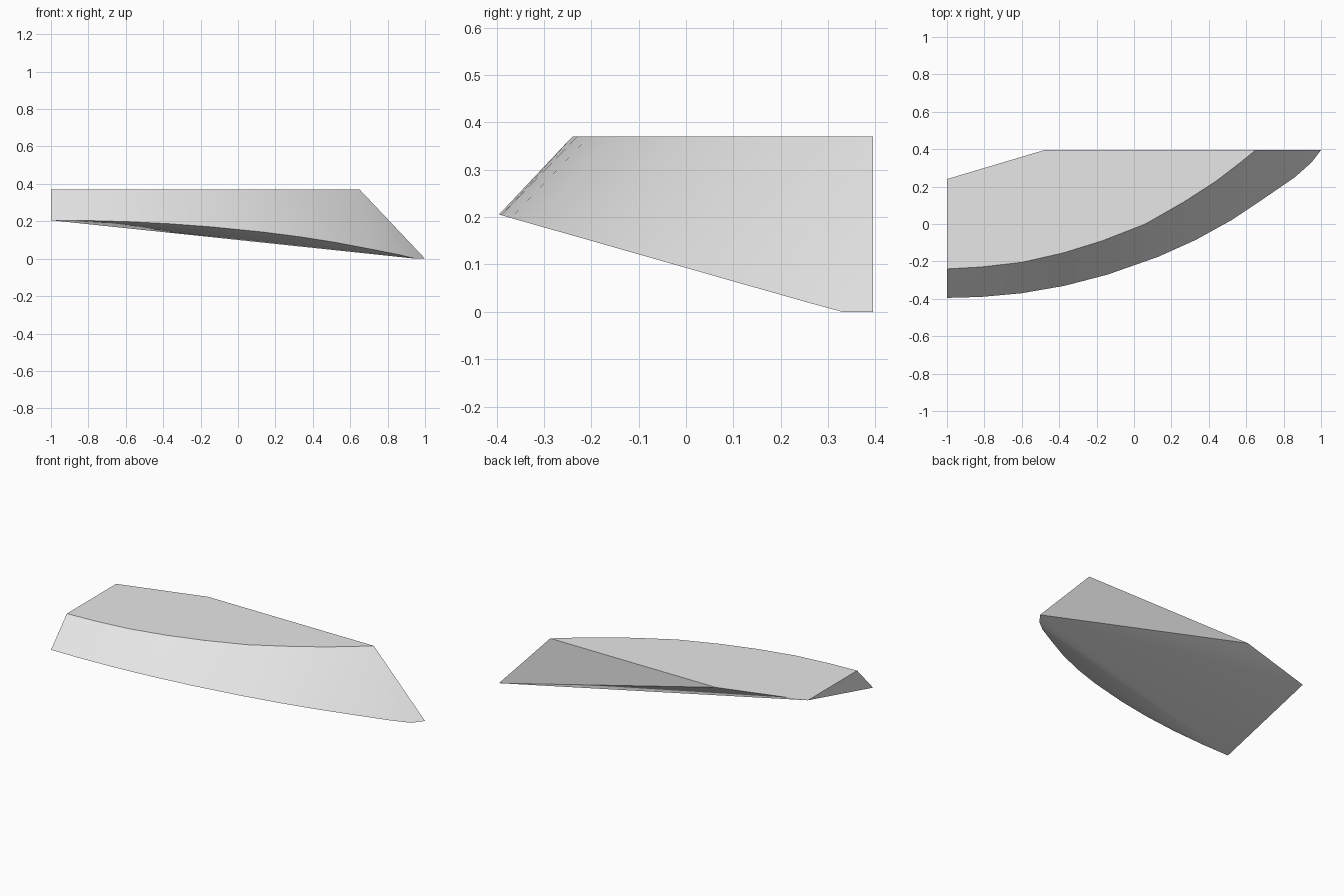
import bpy
import bmesh
import math

if "Cube" in bpy.data.objects:
    bpy.data.objects.remove(bpy.data.objects["Cube"], do_unlink=True)

TOP = 0.37
BACK = 0.395

# Curved front rim of the flat top, and the lower rim of the sloping front
top_rim = [(0.65, BACK), (0.57, 0.33), (0.44, 0.23), (0.27, 0.12), (0.06, 0.0),
           (-0.17, -0.09), (-0.38, -0.155), (-0.6, -0.205), (-0.82, -0.23), (-1, -0.24)]
low_rim = [(1, BACK), (0.95, 0.33), (0.86, 0.25), (0.7, 0.14), (0.52, 0.02),
           (0.33, -0.085), (0.13, -0.175), (-0.14, -0.27), (-0.37, -0.33),
           (-0.6, -0.37), (-0.82, -0.39), (-1, -0.395)]
# Back corners of the top
back_corners = [(-1, 0.24), (-0.48, BACK)]


def low_height(y):
    """The lower rim lies in a tilted plane that levels out at the ground."""
    return max(0.0, 0.093 - 0.285 * y)


# Faceted convex body spanning the two rims
bm = bmesh.new()
for x, y in top_rim + back_corners:
    bm.verts.new((x, y, TOP))
for x, y in low_rim:
    bm.verts.new((x, y, low_height(y)))
hull = bmesh.ops.convex_hull(bm, input=bm.verts[:])
spare = {v for v in hull["geom_interior"] + hull["geom_unused"]
         if isinstance(v, bmesh.types.BMVert)}
bmesh.ops.delete(bm, geom=list(spare), context='VERTS')
bmesh.ops.dissolve_limit(bm, angle_limit=math.radians(0.3),
                         verts=bm.verts[:], edges=bm.edges[:])
bmesh.ops.recalc_face_normals(bm, faces=bm.faces[:])

mesh = bpy.data.meshes.new("curved_slab")
bm.to_mesh(mesh)
bm.free()
slab = bpy.data.objects.new("curved_slab", mesh)
bpy.context.collection.objects.link(slab)

# Plain grey finish
grey = bpy.data.materials.new("light_grey")
grey.use_nodes = True
colour = (0.8, 0.8, 0.8, 1)
grey.diffuse_color = colour
for node in grey.node_tree.nodes:
    if node.type == 'BSDF_PRINCIPLED':
        node.inputs["Base Color"].default_value = colour
mesh.materials.append(grey)

# Smooth the curved front and underside, keep the rims crisp
bpy.ops.object.select_all(action='DESELECT')
slab.select_set(True)
bpy.context.view_layer.objects.active = slab
bpy.ops.object.shade_smooth_by_angle(angle=math.radians(40))
